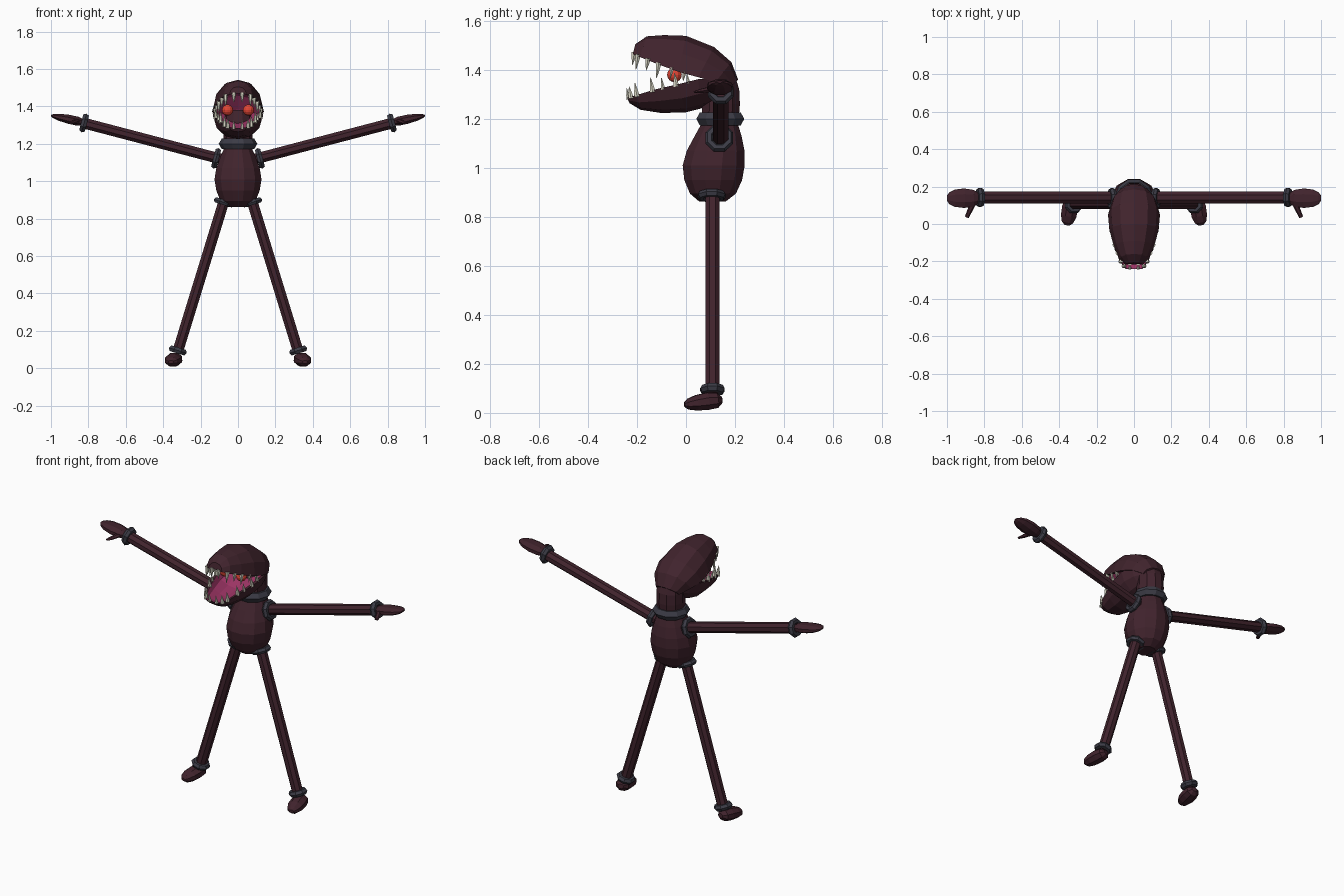
import bpy, bmesh, math
from mathutils import Vector

if "Cube" in bpy.data.objects:
    bpy.data.objects.remove(bpy.data.objects["Cube"])


def mat(name, r, g, b):
    m = bpy.data.materials.new(name)
    m.diffuse_color = (r, g, b, 1)
    m.use_nodes = True
    m.node_tree.nodes["Principled BSDF"].inputs["Base Color"].default_value = m.diffuse_color
    return m


SKIN = mat("dark maroon", 0.052, 0.017, 0.026)
CUFF = mat("slate grey", 0.045, 0.045, 0.062)
MOUTH = mat("mouth pink", 0.34, 0.035, 0.13)
TOOTH = mat("ivory", 0.72, 0.70, 0.58)
RED = mat("eye red", 0.75, 0.06, 0.035)


def finish(name, bm, *mats):
    bmesh.ops.recalc_face_normals(bm, faces=bm.faces)
    me = bpy.data.meshes.new(name)
    bm.to_mesh(me)
    bm.free()
    ob = bpy.data.objects.new(name, me)
    for m in mats:
        me.materials.append(m)
    bpy.context.collection.objects.link(ob)
    return ob


def bridge(bm, a, b, idx=lambda i: 0):
    n = len(a)
    for i in range(n):
        j = (i + 1) % n
        bm.faces.new((a[i], a[j], b[j], b[i])).material_index = idx(i)


def lathe(name, origin, axis, ref, prof, n, m, closed=False):
    """Loft rings (distance, radius along ref, radius across, shift along ref)."""
    o, d = Vector(origin), Vector(axis).normalized()
    ref = Vector(ref)
    u = (ref - d * ref.dot(d)).normalized()
    v = d.cross(u)
    bm = bmesh.new()
    rings = []
    for t, ru, rv, s in prof:
        ring = []
        for i in range(n):
            a = 2 * math.pi * (i + 0.5) / n
            ring.append(bm.verts.new(o + d * t + u * (ru * math.cos(a) + s) + v * rv * math.sin(a)))
        rings.append(ring)
    for a, b in zip(rings, rings[1:]):
        bridge(bm, a, b)
    if closed:
        bridge(bm, rings[-1], rings[0])
    else:
        bm.faces.new(rings[0])
        bm.faces.new(rings[-1])
    return finish(name, bm, m)


def cuff(name, origin, axis, ref, major, minor, n=8):
    prof = []
    for k in range(6):
        a = math.pi * k / 3
        r = major + minor * math.cos(a)
        prof.append((minor * math.sin(a), r, r, 0))
    return lathe(name, origin, axis, ref, prof, n, CUFF, closed=True)


X, Y, Z = (1, 0, 0), (0, 1, 0), (0, 0, 1)

# Torso, neck and collar
body = [(0.862, .055, .055, .108), (0.895, .097, .097, .11), (0.95, .122, .120, .111),
        (1.01, .131, .130, .113), (1.07, .122, .120, .121), (1.13, .099, .097, .131),
        (1.2, .068, .066, .14)]
lathe("torso", (0, 0, 0), Z, Y, body, 12, SKIN)
neck = [(1.19, .078, .075, .14), (1.26, .081, .078, .143), (1.32, .078, .078, .143),
        (1.38, .06, .07, .142)]
lathe("neck", (0, 0, 0), Z, Y, neck, 10, SKIN)
cuff("collar", (0, .14, 1.2), Z, Y, .072, .031, 10)

# Limbs, both sides
for s, side in ((1, "left"), (-1, "right")):
    # Arm
    sh, wr = Vector((s * .09, .142, 1.118)), Vector((s * .83, .142, 1.312))
    d = wr - sh
    L = d.length
    lathe(side + "_arm", sh, d, Z, [(0, .031, .034, 0), (L, .031, .034, 0)], 8, SKIN)
    cuff(side + "_shoulder_ring", (s * .117, .136, 1.122), d, Z, .044, .017)
    cuff(side + "_wrist_cuff", (s * .823, .142, 1.311), d, Z, .038, .018)
    # Hand and thumb
    hand = [(0, .018, .028, 0), (.03, .026, .048, 0), (.08, .026, .056, 0),
            (.13, .02, .05, 0), (.16, .012, .034, 0), (.174, .004, .014, 0)]
    lathe(side + "_hand", (s * .83, .138, 1.315), (s * .17, 0, .036), Z, hand, 8, SKIN)
    lathe(side + "_thumb", (s * .86, .11, 1.322), (s * .035, -.075, -.012), Z,
          [(0, .013, .016, 0), (.05, .010, .013, 0), (.083, .004, .011, 0)], 6, SKIN)
    # Leg
    hip, an = Vector((s * .07, .108, .91)), Vector((s * .325, .108, .08))
    d = an - hip
    L = d.length
    lathe(side + "_leg", hip, d, Y, [(0, .031, .031, 0), (L, .031, .031, 0)], 8, SKIN)
    cuff(side + "_hip_ring", (s * .076, .105, .887), d, Y, .044, .016)
    cuff(side + "_ankle_cuff", (s * .322, .108, .095), d, Y, .036, .018)
    # Foot
    foot = [(0, .014, .018, 0), (.02, .033, .040, 0), (.06, .038, .047, 0),
            (.105, .034, .045, -.002), (.14, .024, .033, -.004), (.156, .010, .014, -.005)]
    lathe(side + "_foot", (s * .331, .146, .053), (s * .028, -.155, -.015), Z, foot, 8, SKIN)

# Jaw stations back to front: rim y, rim z, crown y, crown z, half width, hollow depth
upper = [(.17, 1.32, .213, 1.36, .075, 0), (.12, 1.35, .185, 1.432, .118, .4),
         (.05, 1.37, .115, 1.493, .139, .7), (-.03, 1.392, .0, 1.539, .132, .78),
         (-.12, 1.425, -.09, 1.542, .108, .75), (-.19, 1.453, -.16, 1.537, .078, .6),
         (-.217, 1.464, -.207, 1.505, .045, .1)]
lower = [(.16, 1.36, .15, 1.29, .075, 0), (.12, 1.366, .115, 1.262, .115, .3),
         (.05, 1.362, .06, 1.242, .136, .5), (-.03, 1.342, .0, 1.227, .13, .6),
         (-.12, 1.322, -.1, 1.224, .105, .6), (-.2, 1.298, -.185, 1.237, .077, .5),
         (-.241, 1.287, -.23, 1.264, .045, .1)]
M = 6


def jaw(name, stations):
    bm = bmesh.new()
    rings = []
    for ey, ez, ty, tz, w, hollow in stations:
        ring = []
        for k in range(M + 1):  # outer dome
            a = math.pi * k / M
            c, q = math.cos(a), math.sin(a)
            c = math.copysign(abs(c) ** .9, c)
            ring.append(bm.verts.new((w * c, ey + (ty - ey) * q, ez + (tz - ez) * q)))
        for k in range(M, -1, -1):  # inner mouth lining
            a = math.pi * k / M
            q = math.sin(a) * hollow
            ring.append(bm.verts.new((.87 * w * math.cos(a), ey + (ty - ey) * q, ez + (tz - ez) * q)))
        rings.append(ring)
    for a, b in zip(rings, rings[1:]):
        bridge(bm, a, b, lambda i: 1 if M < i <= 2 * M else 0)
    bm.faces.new(rings[0])
    bm.faces.new(rings[-1])
    finish(name, bm, SKIN, MOUTH)


jaw("upper_head", upper)
jaw("lower_jaw", lower)


# Teeth set along each rim
def teeth(name, stations, params, dz):
    for s in (1, -1):
        for n, (t, length) in enumerate(params):
            i = min(int(t), len(stations) - 2)
            f = t - i
            y, z, w = (stations[i][k] * (1 - f) + stations[i + 1][k] * f for k in (0, 1, 4))
            r = .013 if length > .04 else .010
            if t >= 6:
                w, y = .024, y + .006
            lathe("%s_%d_%s" % (name, n, "left" if s > 0 else "right"),
                  (s * w * .93, y, z - dz * .008), (0, -.15, dz), Y,
                  [(0, r, r, 0), (length * .5, r * .7, r * .7, 0), (length + .008, .001, .001, 0)],
                  6, TOOTH)


teeth("upper_tooth", upper, [(2.7, .032), (3.3, .038), (3.9, .056), (4.5, .042), (5.2, .055), (6, .045)], -1)
teeth("lower_tooth", lower, [(2.5, .032), (3.1, .048), (3.7, .04), (4.2, .052), (5.0, .05), (5.6, .042), (6, .04)], 1)

# Eyes inside the mouth
for s, side in ((1, "left"), (-1, "right")):
    bm = bmesh.new()
    bmesh.ops.create_uvsphere(bm, u_segments=12, v_segments=8, radius=.03)
    bmesh.ops.translate(bm, verts=bm.verts, vec=(s * .056, -.047, 1.38))
    finish(side + "_eye", bm, RED)
